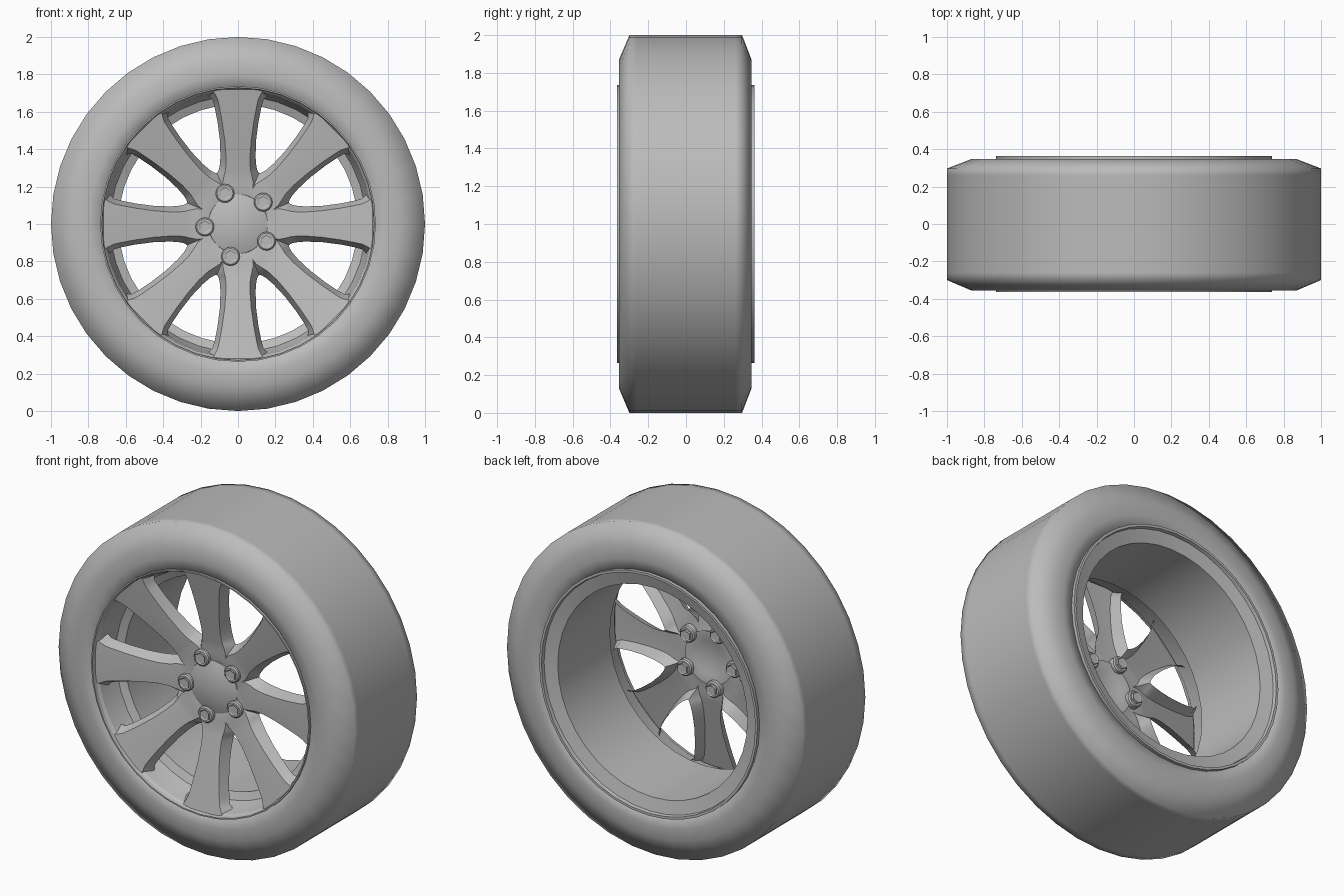
import bpy, bmesh, math
from mathutils import Matrix, Vector

cube = bpy.data.objects.get("Cube")
if cube:
    bpy.data.objects.remove(cube, do_unlink=True)

SEGMENTS = 40
SPOKES = 8
AXLE = Vector((0, 0, 1))

grey = bpy.data.materials.new("plain_grey")
grey.use_nodes = True
grey.diffuse_color = (0.5, 0.5, 0.5, 1)
grey.node_tree.nodes["Principled BSDF"].inputs["Base Color"].default_value = (0.5, 0.5, 0.5, 1)


def finish(bm, name, angle):
    """Turn a bmesh into a shaded object."""
    mesh = bpy.data.meshes.new(name)
    bm.to_mesh(mesh)
    bm.free()
    mesh.materials.append(grey)
    obj = bpy.data.objects.new(name, mesh)
    bpy.context.collection.objects.link(obj)
    bpy.ops.object.select_all(action='DESELECT')
    obj.select_set(True)
    bpy.context.view_layer.objects.active = obj
    bpy.ops.object.shade_smooth_by_angle(angle=math.radians(angle))


def revolve(name, profile, angle):
    """Spin a closed (radius, y) profile about the axle."""
    bm = bmesh.new()
    verts = [bm.verts.new((r, y, 1)) for r, y in profile]
    edges = [bm.edges.new((verts[i - 1], v)) for i, v in enumerate(verts)]
    bmesh.ops.spin(bm, geom=verts + edges, cent=AXLE, axis=(0, 1, 0),
                   angle=math.tau, steps=SEGMENTS, use_duplicate=False)
    bmesh.ops.remove_doubles(bm, verts=bm.verts, dist=0.0005)
    bmesh.ops.dissolve_degenerate(bm, edges=bm.edges, dist=0.0001)
    bmesh.ops.recalc_face_normals(bm, faces=bm.faces)
    finish(bm, name, angle)


# Tyre: flat tread, sloped shoulders, soft sidewalls
revolve("tyre", [(0.73, -0.34), (0.735, -0.35), (0.80, -0.356), (0.87, -0.355),
                 (1, -0.30), (1, -0.26), (1, 0.26), (1, 0.297), (0.87, 0.347),
                 (0.80, 0.348), (0.735, 0.342), (0.73, 0.33)], 75)

# Rim: thin front lip, stepped barrel, shallow rear flange and lip
revolve("rim", [(0.737, -0.33), (0.737, -0.364), (0.729, -0.364), (0.726, -0.345),
                (0.715, -0.33), (0.70, -0.25), (0.685, -0.20), (0.64, -0.18),
                (0.64, 0.322), (0.718, 0.342), (0.722, 0.363),
                (0.737, 0.363), (0.737, 0.33)], 25)

# Domed hub centre, hollow behind
revolve("hub_cap", [(0, -0.262), (0.05, -0.26), (0.10, -0.252), (0.14, -0.241),
                    (0.158, -0.235), (0.162, -0.222), (0.14, -0.222),
                    (0.10, -0.232), (0.05, -0.241), (0, -0.243)], 40)

# Spokes: each row is distance, crown half width, foot half width, y, flank depth
EDGE = math.tan(math.pi / SPOKES)
ROWS = [(0.13, 0.13 * EDGE, 0.13 * EDGE, -0.223, 0),
        (0.155, 0.155 * EDGE, 0.155 * EDGE, -0.230, 0),
        (0.19, 0.19 * EDGE, 0.19 * EDGE, -0.235, 0),
        (0.22, 0.082, 0.22 * EDGE, -0.238, 0.012),
        (0.25, 0.076, 0.25 * EDGE, -0.241, 0.04),
        (0.272, 0.071, 0.272 * EDGE, -0.245, 0.06),
        (0.285, 0.068, 0.104, -0.248, 0.065),
        (0.31, 0.065, 0.098, -0.253, 0.067),
        (0.36, 0.064, 0.094, -0.264, 0.067),
        (0.45, 0.071, 0.097, -0.284, 0.065),
        (0.55, 0.085, 0.110, -0.306, 0.062),
        (0.63, 0.100, 0.126, -0.323, 0.06),
        (0.665, 0.108, 0.136, -0.331, 0.06),
        (0.685, 0.118, 0.158, -0.335, 0.06),
        (0.72, 0.137, 0.172, -0.343, 0.06)]

bm = bmesh.new()
for k in range(SPOKES):
    turn = Matrix.Rotation(math.tau * k / SPOKES, 3, 'Y')
    grid = []
    for dist, crown, foot, y, depth in ROWS:
        section = [(-foot, y + depth), (-crown, y), (0, y - 0.003),
                   (crown, y), (foot, y + depth)]
        grid.append([bm.verts.new(AXLE + turn @ Vector((x, yy, dist)))
                     for x, yy in section])
    for a, b in zip(grid, grid[1:]):
        for i in range(4):
            bm.faces.new((a[i], a[i + 1], b[i + 1], b[i]))
bmesh.ops.remove_doubles(bm, verts=bm.verts, dist=0.0005)
bmesh.ops.recalc_face_normals(bm, faces=bm.faces)
if sum(f.normal.y * f.calc_area() for f in bm.faces) > 0:
    bmesh.ops.reverse_faces(bm, faces=bm.faces)
finish(bm, "spokes", 35)


def add_cylinder(bm, sides, radius, y0, y1, place):
    """Cylinder along y, returns its new vertices."""
    matrix = Matrix.Translation(place + Vector((0, (y0 + y1) / 2, 0))) @ Matrix.Rotation(math.pi / 2, 4, 'X')
    return bmesh.ops.create_cone(bm, cap_ends=True, segments=sides, radius1=radius,
                                 radius2=radius, depth=y1 - y0, matrix=matrix)["verts"]


# Five lug nuts, each a round collar with a socketed hex running through it
for k in range(5):
    a = math.radians(113 + 72 * k)
    place = AXLE + Vector((math.cos(a), 0, math.sin(a))) * 0.178
    bm = bmesh.new()
    collar = add_cylinder(bm, 16, 0.05, -0.26, -0.195, place)
    rims = {e for v in collar for e in v.link_edges
            if abs(e.verts[0].co.y - e.verts[1].co.y) < 0.001}
    bmesh.ops.bevel(bm, geom=list(rims), offset=0.007, segments=1, affect='EDGES')
    hexagon = add_cylinder(bm, 6, 0.035, -0.268, -0.18, place)
    ends = [f for f in {f for v in hexagon for f in v.link_faces} if abs(f.normal.y) > 0.9]
    bmesh.ops.inset_individual(bm, faces=ends, thickness=0.007, depth=-0.004)
    finish(bm, f"lug_nut_{k + 1}", 30)
